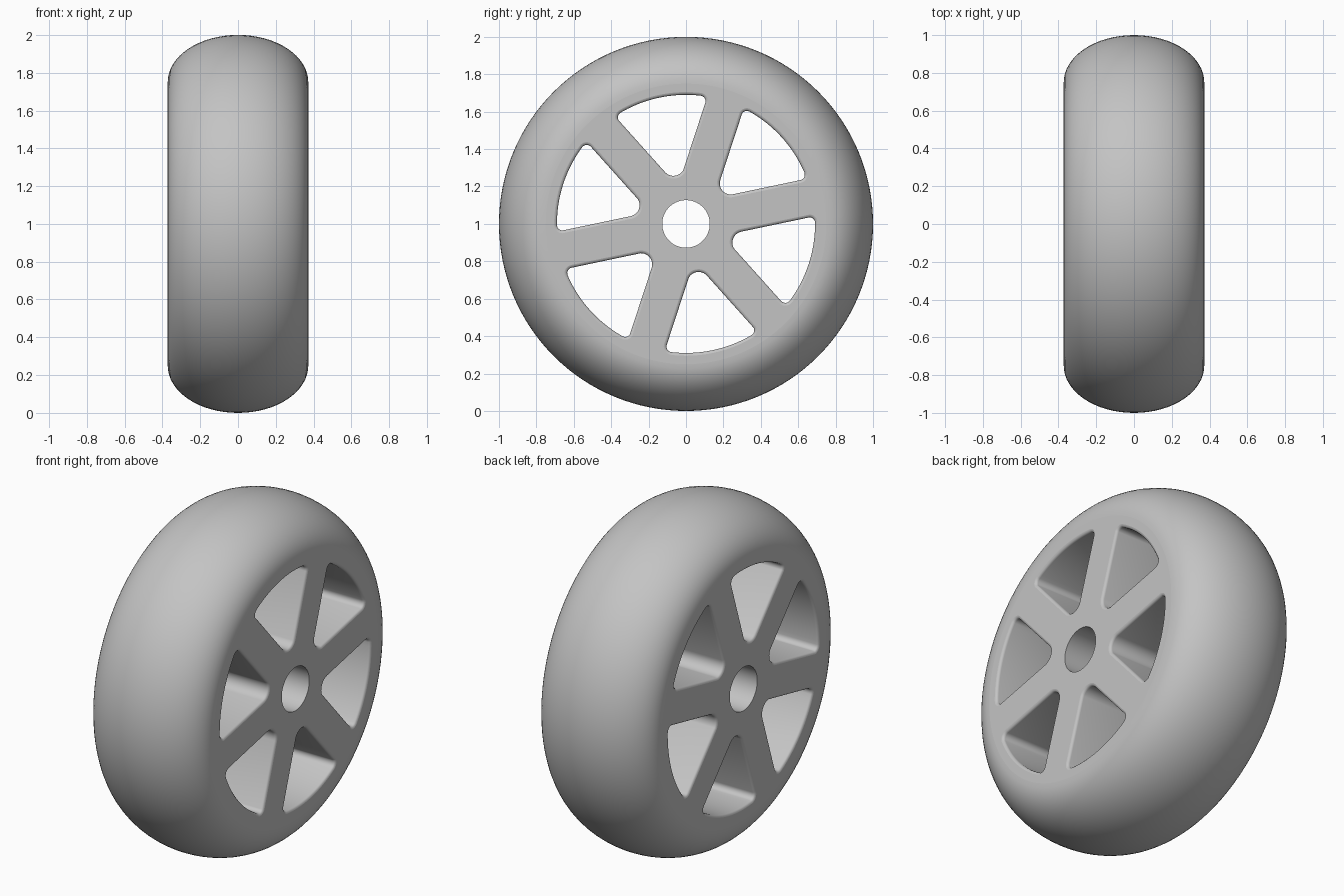
import bpy, bmesh
from math import sin, cos, pi, radians, sqrt, atan2

cube = bpy.data.objects.get("Cube")
if cube:
    bpy.data.objects.remove(cube)

HALF = 0.372          # half width of the wheel
RIM = 0.75            # rim radius, where the tyre begins
BORE = 0.127          # axle hole radius
WINDOW = 0.69         # outer radius of the windows
SPOKE = 0.102         # half width of a spoke
FIRST = radians(12)   # angle of the first spoke
BEVEL = 0.015
SEGS = 128

grey = bpy.data.materials.new("light grey")
grey.use_nodes = True
colour = (0.55, 0.55, 0.55, 1)
grey.diffuse_color = colour
grey.node_tree.nodes["Principled BSDF"].inputs["Base Color"].default_value = colour


def finish(bm, name, angle):
    bmesh.ops.recalc_face_normals(bm, faces=bm.faces)
    mesh = bpy.data.meshes.new(name)
    bm.to_mesh(mesh)
    bm.free()
    obj = bpy.data.objects.new(name, mesh)
    bpy.context.collection.objects.link(obj)
    mesh.materials.append(grey)
    bpy.ops.object.select_all(action='DESELECT')
    obj.select_set(True)
    bpy.context.view_layer.objects.active = obj
    bpy.ops.object.shade_smooth_by_angle(angle=radians(angle))
    return obj


def add_loop(bm, points, x):
    return [bm.verts.new((x, y, z + 1)) for y, z in points]


def bridge(bm, a, b):
    n = len(a)
    for i in range(n):
        j = (i + 1) % n
        bm.faces.new((a[i], a[j], b[j], b[i]))


def circle(r):
    return [(r * cos(2 * pi * i / SEGS), r * sin(2 * pi * i / SEGS)) for i in range(SEGS)]


def window(turn, grow):
    """Rounded sector between two spokes, enlarged by grow."""
    r_in, r_out, half = 0.06, 0.03, pi / 6
    along = sqrt((WINDOW - r_out) ** 2 - (SPOKE + r_out) ** 2)
    phi = half - atan2(SPOKE + r_out, along)
    cx, cy = (WINDOW - r_out) * cos(phi), (WINDOW - r_out) * sin(phi)
    side = half + pi / 2
    arcs = [(0, 0, WINDOW, -phi, phi, 20),
            (cx, cy, r_out, phi, side, 7),
            ((SPOKE + r_in) / sin(half), 0, r_in, side, 2 * pi - side, 12),
            (cx, -cy, r_out, 2 * pi - side, 2 * pi - phi, 7)]
    points = []
    for ox, oy, r, start, end, n in arcs:
        for i in range(n):
            a = start + (end - start) * i / n
            u, v = ox + (r + grow) * cos(a), oy + (r + grow) * sin(a)
            points.append((u * cos(turn) - v * sin(turn), u * sin(turn) + v * cos(turn)))
    return points


# Tyre: half ellipse lathed around the axle
bm = bmesh.new()
rings = []
for i in range(33):
    t = pi * i / 32
    rings.append(add_loop(bm, circle(RIM + (1 - RIM) * sin(t)), -HALF * cos(t)))
for i in range(len(rings)):
    bridge(bm, rings[i], rings[(i + 1) % len(rings)])
finish(bm, "tyre", 40)

# Spoked wheel: rim, spokes and hub in one piece with rounded windows
bm = bmesh.new()
steps = [radians(a) for a in (0, 30, 60, 90)]
front = [(BEVEL * (1 - sin(t)), HALF - BEVEL * (1 - cos(t))) for t in steps]
stations = front + [(g, -x) for g, x in reversed(front)]
columns = [[add_loop(bm, circle(r), x) for x in (HALF, -HALF)] for r in (RIM, BORE)]
for k in range(6):
    turn = FIRST + pi / 6 + k * pi / 3
    columns.append([add_loop(bm, window(turn, g), x) for g, x in stations])
for column in columns:
    for a, b in zip(column, column[1:]):
        bridge(bm, a, b)

# Flat side faces
for end in (0, -1):
    edges = []
    for column in columns:
        loop = column[end]
        edges += [bm.edges.get((loop[i - 1], loop[i])) for i in range(len(loop))]
    bmesh.ops.triangle_fill(bm, use_beauty=True, edges=edges)
wheel = finish(bm, "spoked_wheel", 40)
for face in wheel.data.polygons:
    if abs(face.normal.x) > 0.999:
        face.use_smooth = False
